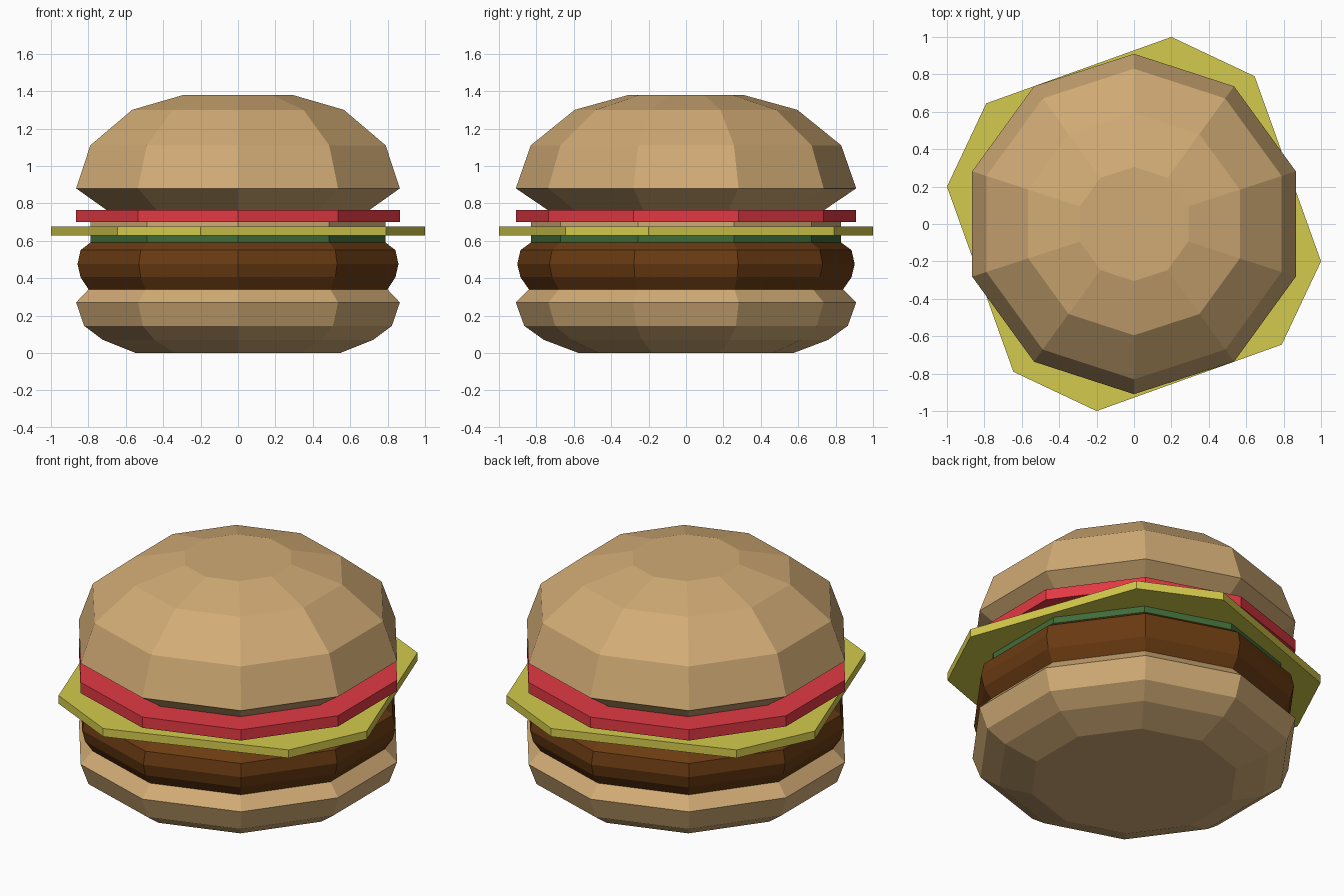
import bpy, bmesh, math

if "Cube" in bpy.data.objects:
    bpy.data.objects.remove(bpy.data.objects["Cube"])

def material(name, rgb):
    lin = [(c / 255 / 12.92) if c < 11 else ((c / 255 + 0.055) / 1.055) ** 2.4 for c in rgb]
    m = bpy.data.materials.new(name)
    m.diffuse_color = (*lin, 1)
    m.use_nodes = True
    m.node_tree.nodes["Principled BSDF"].inputs["Base Color"].default_value = m.diffuse_color
    return m

bun = material("toasted bun", (209, 171, 117))
meat = material("brown meat", (106, 59, 18))
green = material("lettuce green", (64, 108, 56))
yellow = material("cheese yellow", (212, 202, 76))
red = material("tomato red", (226, 57, 67))

def stack(name, rings, mat):
    """Closed solid skinned through a stack of equal-count rings."""
    bm = bmesh.new()
    loops = [[bm.verts.new(p) for p in ring] for ring in rings]
    n = len(loops[0])
    for a, b in zip(loops, loops[1:]):
        for i in range(n):
            j = (i + 1) % n
            bm.faces.new((a[i], a[j], b[j], b[i]))
    bm.faces.new(loops[0][::-1])
    bm.faces.new(loops[-1])
    bmesh.ops.recalc_face_normals(bm, faces=bm.faces)
    me = bpy.data.meshes.new(name)
    bm.to_mesh(me)
    bm.free()
    me.materials.append(mat)
    ob = bpy.data.objects.new(name, me)
    bpy.context.collection.objects.link(ob)
    return ob

def lathe(name, profile, mat):
    """Ten-sided round layer from (radius, height) pairs."""
    angles = [math.radians(90 + 36 * i) for i in range(10)]
    stack(name, [[(r * math.cos(a), r * math.sin(a), z) for a in angles]
                 for r, z in profile], mat)

# round layers, bottom to top
lathe("bottom_bun", [(0.575, 0), (0.76, 0.07), (0.865, 0.145), (0.91, 0.27), (0.84, 0.34)], bun)
lathe("patty", [(0.84, 0.34), (0.885, 0.405), (0.902, 0.475), (0.885, 0.55), (0.83, 0.59)], meat)
lathe("lettuce", [(0.83, 0.59), (0.83, 0.63)], green)
lathe("tomato", [(0.91, 0.70), (0.91, 0.765)], red)
lathe("top_bun", [(0.74, 0.765), (0.91, 0.88), (0.83, 1.11), (0.595, 1.30), (0.305, 1.38)], bun)

# cheese: turned square slice with clipped corners
corner = [(1.0, -0.2), (0.79, -0.645)]
outline = []
for k in range(4):
    for x, y in corner:
        for _ in range(k):
            x, y = y, -x          # quarter turn clockwise
        outline.append((x, y))
stack("cheese", [[(x, y, z) for x, y in outline] for z in (0.628, 0.677)], yellow)

# thin filling between cheese and tomato
lathe("cheese_core", [(0.83, 0.675), (0.83, 0.70)], bun)
